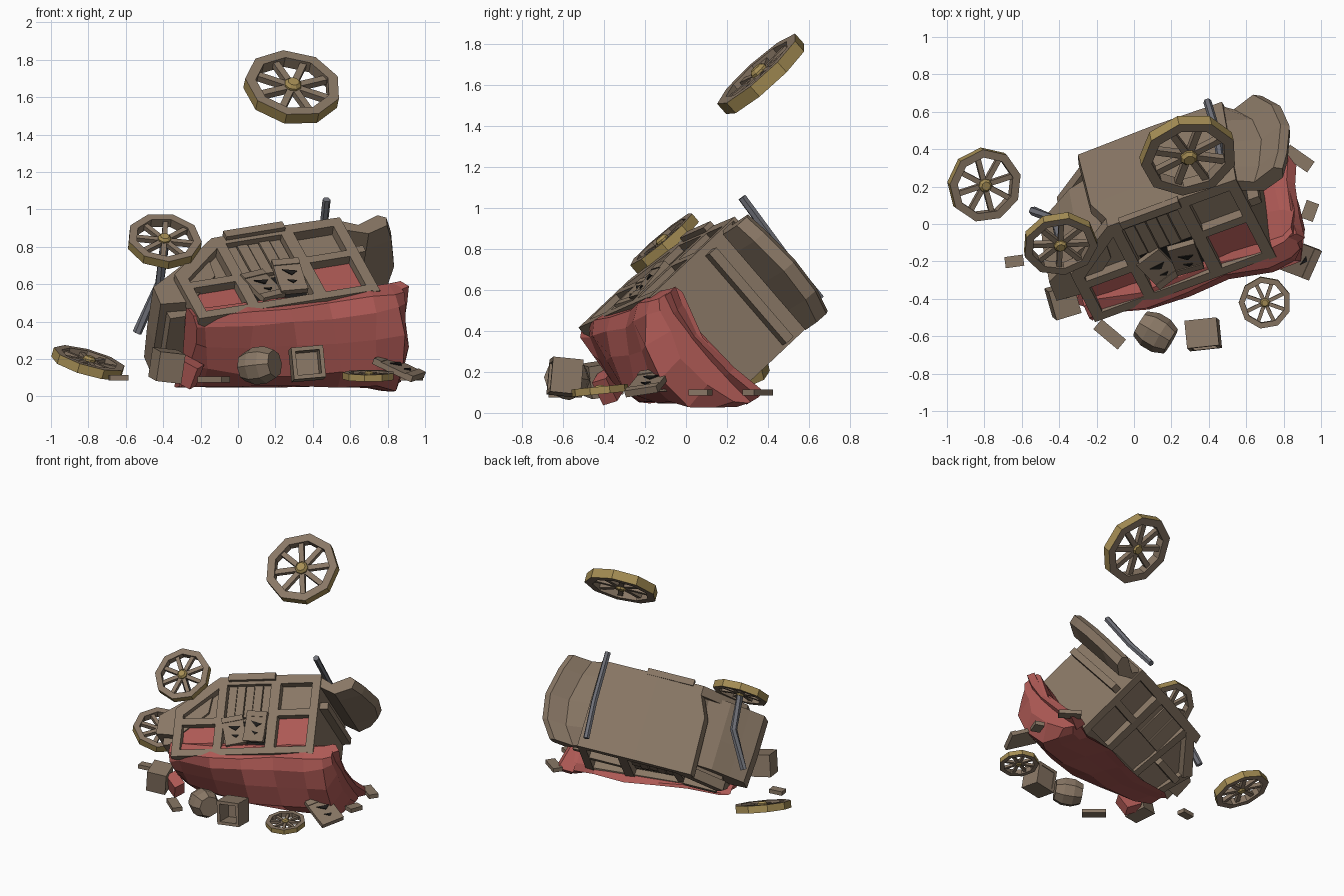
import bpy, bmesh, math, random
from mathutils import Vector, Matrix

if "Cube" in bpy.data.objects:
    bpy.data.objects.remove(bpy.data.objects["Cube"])
random.seed(4)

def mat(name, c):
    m = bpy.data.materials.new(name)
    m.diffuse_color = (*c, 1)
    m.use_nodes = True
    m.node_tree.nodes["Principled BSDF"].inputs["Base Color"].default_value = m.diffuse_color
    return m
WOOD = mat("brown wood", (0.25, 0.185, 0.13))
RED = mat("faded red", (0.42, 0.10, 0.09))
GOLD = mat("dull gold", (0.38, 0.27, 0.09))
IRON = mat("grey iron", (0.16, 0.165, 0.19))
BLACK = mat("black", (0.012, 0.011, 0.010))

# Wagon frame: length (to the rear), width (to the upper side), height (to the roof)
L = Vector((0.925, 0.34, 0.15)).normalized()
W = Vector((0.155, -0.634, 0.757))
W = (W - L * W.dot(L)).normalized()
U = L.cross(W)
O = Vector((0.22, 0.34, 0.67))
WAGON = Matrix((L, W, U)).transposed().to_4x4()
WAGON.translation = O

def finish(name, bm, M, *mats):
    bmesh.ops.recalc_face_normals(bm, faces=bm.faces)
    me = bpy.data.meshes.new(name)
    bm.to_mesh(me)
    bm.free()
    me.transform(M)
    if M is WAGON:                       # broken off where the wagon meets the ground
        for v in me.vertices:
            v.co.z = max(v.co.z, .06)
    for m in mats:
        me.materials.append(m)
    ob = bpy.data.objects.new(name, me)
    bpy.context.collection.objects.link(ob)
    return ob

def loft(name, rings, M, m):
    bm = bmesh.new()
    vs = [[bm.verts.new(p) for p in r] for r in rings]
    n = len(vs[0])
    for a, b in zip(vs, vs[1:]):
        for i in range(n):
            bm.faces.new((a[i], a[(i + 1) % n], b[(i + 1) % n], b[i]))
    bm.faces.new(vs[0])
    bm.faces.new(vs[-1])
    return finish(name, bm, M, m)

def prism(name, pts, w0, w1, m=WOOD, M=WAGON):
    """Profile in length/height, extruded across the width."""
    return loft(name, [[(a, w, b) for a, b in pts] for w in (w0, w1)], M, m)

def slab(name, l0, l1, w0, w1, u0, u1, m=WOOD, M=WAGON):
    return prism(name, [(l0, u0), (l1, u0), (l1, u1), (l0, u1)], w0, w1, m, M)

def place(loc, normal=(0, 0, 1), spin=0):
    q = Vector(normal).to_track_quat('Z', 'Y')
    return Matrix.Translation(loc) @ q.to_matrix().to_4x4() @ Matrix.Rotation(math.radians(spin), 4, 'Z')

def block(name, size, M, m=WOOD):
    x, y, z = (s / 2 for s in size)
    return slab(name, -x, x, -y, y, -z, z, m, M)

def rod(name, pts, r, m):
    rings = []
    for i, p in enumerate(pts):
        d = Vector(pts[min(i + 1, len(pts) - 1)]) - Vector(pts[max(i - 1, 0)])
        T = place(p, d)
        rings.append([T @ Vector((r * math.cos(k * math.pi / 3), r * math.sin(k * math.pi / 3), 0)) for k in range(6)])
    return loft(name, rings, Matrix(), m)

def wheel(name, loc, normal, r, spin=0):
    M = place(loc, normal, spin)
    t, ri, n = r * 0.13, r * 0.78, 9
    bm = bmesh.new()
    rings = [[bm.verts.new((q * math.cos(k * math.tau / n), q * math.sin(k * math.tau / n), z)) for k in range(n)]
             for q, z in ((r, -t), (r, t), (ri, t), (ri, -t))]
    for j in range(4):
        a, b = rings[j], rings[(j + 1) % 4]
        for i in range(n):
            f = bm.faces.new((a[i], a[(i + 1) % n], b[(i + 1) % n], b[i]))
            f.material_index = 1 if j == 0 else 0      # gold tyre
    finish(name + "_rim", bm, M, WOOD, GOLD)
    for k in range(8):
        S = M @ Matrix.Rotation(k * math.tau / 8 + 0.1, 4, 'Z') @ Matrix.Translation((r * 0.45, 0, 0))
        block(name + "_spoke", (r * 0.75, r * 0.14, r * 0.14), S)
    hub = [[(q * math.cos(k * math.tau / 8), q * math.sin(k * math.tau / 8), z) for k in range(8)]
           for q, z in ((r * .12, -t), (r * .18, 0), (r * .18, t * .9), (r * .12, t * 1.4))]
    loft(name + "_hub", hub, M, GOLD)

# Body: recessed core, floor and front footwell
prism("body_core", [(.30, .02), (-.40, .02), (-.52, .12), (-.70, .24), (-.70, .60), (.30, .60)], -.26, .26)
loft("floor", [[(.31, w, 0), (-.1, w, -.01), (f, w, 0), (f - .02, w, .06), (.31, w, .06)]
               for w, f in ((-.32, -.52), (.1, -.5), (.32, -.40))], WAGON, WOOD)
slab("rear_wall", .27, .31, -.32, .32, 0, .61)
loft("driver_footwell", [[(-.48, w, .08), (-.63, w, .12), (f + .11, w, .2), (f + .01, w, .26), (f, w, .40), (-.70, w, .42), (-.5, w, .25)]
                         for w, f in ((-.22, -.86), (.0, -.87), (.28, -.87))], WAGON, WOOD)
slab("driver_seat", -.83, -.68, -.2, .22, .37, .46)

# Side frames, both sides alike
for s in (1, -1):
    a, b = sorted((s * .25, s * .32))
    for l0, l1, u0 in ((-.73, -.67, .23), (-.43, -.37, .02), (-.05, .02, .02), (.25, .31, .0)):
        slab("post", l0, l1, a, b, u0, .6)
    slab("top_rail", -.73, .31, a, b, .55, .60)
    slab("rear_mid_rail", .02, .25, a, b, .26, .31)
    slab("front_mid_rail", -.67, -.43, a, b, .31, .36)
    prism("sill", [(-.73, .23), (-.55, .09), (-.43, 0), (.31, 0), (.31, .06), (-.4, .06), (-.68, .29)], a, b)
    for k in range(5):                                     # planks over the doors
        e = .285 + .006 * (k % 2)
        a, b = sorted((s * .25, s * e))
        slab("side_plank", -.365 + k * .063, -.307 + k * .063, a, b, .06, .3)
slab("rear_curtain", .02, .25, .262, .268, .31, .55, RED)
slab("front_curtain", -.67, -.43, .262, .268, .36, .55, RED)
slab("side_step", -.36, -.02, .3, .345, -.015, .035)

# Broken doors with black cracks
DART = [(-.035, -.018), (.045, 0), (.01, .025), (-.005, .012)]
def door(name, M):
    block(name, (.15, .03, .22), M)
    for z in (-.09, .09):
        slab(name + "_rail", -.075, .075, .012, .02, z - .02, z + .02, WOOD, M)
    prism(name + "_crack", [(x, z - .02) for x, z in DART], .015, .021, BLACK, M)
    prism(name + "_hole", [(x * .6, .045 + z * .6) for x, z in DART], .015, .021, BLACK, M)
slab("doorway_dark", -.36, -.06, .261, .266, .32, .52, BLACK)
door("left_door", WAGON @ Matrix.Translation((-.29, .30, .41)) @ Matrix.Rotation(.25, 4, 'Y') @ Matrix.Rotation(-.15, 4, 'Z'))
door("right_door", WAGON @ Matrix.Translation((-.13, .32, .39)) @ Matrix.Rotation(-.1, 4, 'Y') @ Matrix.Rotation(.15, 4, 'X'))
n = Vector((.32, -.28, .9)).normalized()
d = Vector((.85, -.38, 0))
d = (d - n * d.dot(n)).normalized()
F = Matrix((n.cross(d), n, d)).transposed().to_4x4() @ Matrix.Diagonal((1.15, 1, 1.1, 1))
F.translation = (.86, -.18, .15)
door("fallen_door", F)

# Curved tail board and rear step
loft("tail_board", [[(.28, w, 0), (.42 + e, w, .07), (.55 + e, w, .02), (.59 + e, w, .05), (.57 + e, w, .11), (.42, w, .15), (.28, w, .08)]
                    for w, e in ((-.31, -.07), (-.18, .02), (0, .05), (.2, .01), (.31, -.03))], WAGON, WOOD)
slab("rear_step", .30, .37, -.30, .28, .2, .25)

# Crushed roof, flattened where it meets the ground
section = [(.29, .50, 0), (.33, .53, 0), (.35, .62, .02), (.30, .64, .2), (.17, .63, .6), (0, .62, .9),
           (-.18, .60, 1), (-.31, .60, .7), (-.36, .61, .1), (-.36, .56, 0), (-.3, .55, 0), (0, .55, 0)]
rings = []
for i, (l, h) in enumerate([(-.75, .04), (-.68, .08), (-.45, .17), (-.22, .22), (.02, .25), (.24, .28), (.38, .25), (.45, .10)]):
    ring = []
    for w, u, k in section:
        j = .018 * math.sin(i * 2.1 + w * 9)
        w = w * (.9 if w > 0 else 1)
        u += (-.045, -.035, -.015, 0, .015, .02, .02, .02)[i]
        p = O + (l + .5 * j) * L + (w + j) * W + (u + k * h + j + random.uniform(-.012, .012)) * U
        p.z = max(p.z, .045 - .03 * (i > 5) + random.uniform(0, .012))
        ring.append(p)
    rings.append(ring)
loft("crushed_roof", rings, Matrix(), RED)
lip = [[O + l * L + w * W + u * U for l, u in ((.38, .56 + s), (.46 + e, .55 + s), (.49 + e, .60 + s), (.40, .63 + s))]
       for w, e, s in ((-.38, .03, 0), (-.2, -.01, .02), (.05, -.02, .03), (.2, -.01, .01), (.29, .0, -.02))]
for p in lip[0]:
    p.z = max(p.z, random.uniform(0, .01))
loft("rear_roof_lip", lip, Matrix(), RED)
block("torn_cloth", (.08, .12, .13), place((-.27, -.38, .13), (.3, -.4, .8), 30), RED)

# Axles
def at(l, w, u):
    return O + l * L + w * W + u * U
rod("rear_axle", [at(.27, .36, -.11), at(.27, 0, -.08), at(.25, -.27, -.08)], .022, IRON)
rod("front_axle", [(-.39, -.11, .83), (-.42, .02, .60), (-.54, .07, .34)], .025, IRON)

# Wheels
wheel("flying_wheel", (.29, .37, 1.65), (.16, -.66, .74), .26, 12)
wheel("mounted_wheel", (-.395, -.105, .83), (.1, -.64, .76), .2, 30)
wheel("left_loose_wheel", (-.80, .21, .18), (.27, -.22, .93), .2, 5)
wheel("small_wheel", (.70, -.42, .11), (0, -.1, 1), .14, 20)

# Scattered crates, barrel and planks
block("closed_crate", (.16, .14, .16), place((-.38, -.41, .165), (.15, -.12, 1), 55))
M = place((.37, -.59, .175), (.1, -1, .1), 5)
block("open_crate_back", (.17, .17, .02), M @ Matrix.Translation((0, 0, -.06)))
for k in range(4):
    S = M @ Matrix.Rotation(k * math.pi / 2, 4, 'Z') @ Matrix.Translation((0, .075, 0))
    block("open_crate_side", (.17, .022, .15), S)
barrel = [[(q * math.cos(k * math.tau / 8), q * math.sin(k * math.tau / 8), z) for k in range(8)]
          for q, z in ((.075, -.095), (.1, -.035), (.1, .035), (.075, .095))]
loft("barrel", barrel, place((.115, -.58, .165), (.85, -.5, .1)), WOOD)
for x, y, z, sx, sy, a in ((-.13, -.59, .09, .17, .07, -40), (-.64, -.2, .1, .1, .06, 8), (.94, .07, .1, .07, .1, -20),
                           (.88, .35, .1, .16, .07, -35), (.75, -.10, .12, .12, .06, 25)):
    block("plank", (sx, sy, .03), place((x, y, z)) @ Matrix.Rotation(math.radians(a), 4, 'Z'))
